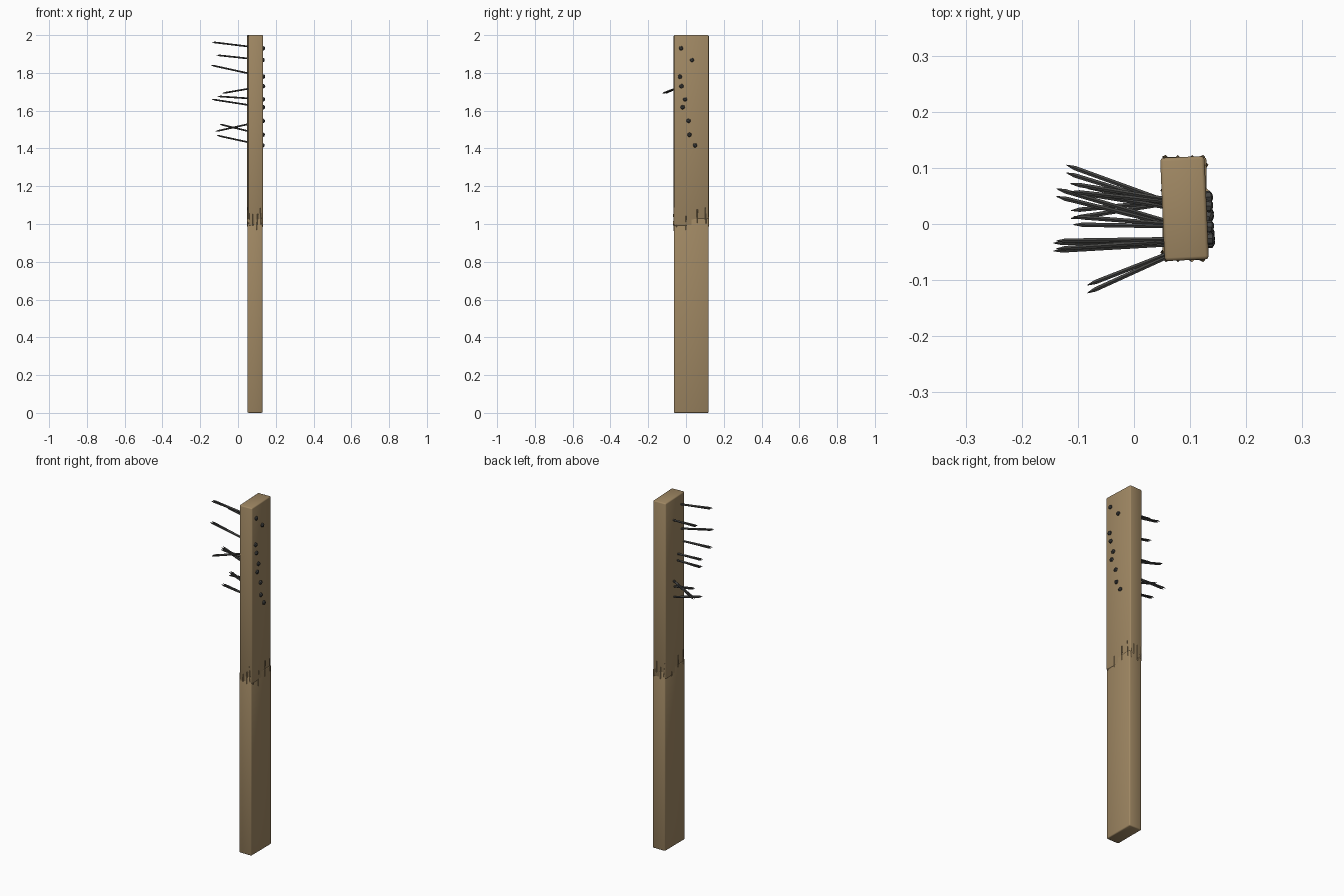
import bpy
import bmesh
import math
import random
from mathutils import Matrix, Vector

random.seed(4)
if "Cube" in bpy.data.objects:
    bpy.data.objects.remove(bpy.data.objects["Cube"], do_unlink=True)


def make_material(name, color, rough):
    mat = bpy.data.materials.new(name)
    mat.use_nodes = True
    mat.diffuse_color = (*color, 1)
    shader = mat.node_tree.nodes["Principled BSDF"]
    shader.inputs["Base Color"].default_value = (*color, 1)
    shader.inputs["Roughness"].default_value = rough
    return mat


WOOD = make_material("worn wood", (0.35, 0.245, 0.125), 0.8)
IRON = make_material("dark iron", (0.06, 0.06, 0.057), 0.6)

CENTER_X, CENTER_Y = 0.09, 0.0275
WIDTH, DEPTH = 0.079, 0.184
TWIST = math.radians(2.5)


def finish(bm, name, mat):
    mesh = bpy.data.meshes.new(name)
    bm.to_mesh(mesh)
    bm.free()
    mesh.materials.append(mat)
    obj = bpy.data.objects.new(name, mesh)
    bpy.context.collection.objects.link(obj)
    return obj


def board(name, low, high, turn):
    """Rounded plank section between two heights."""
    bm = bmesh.new()
    bmesh.ops.create_cube(bm, size=1)
    bmesh.ops.scale(bm, verts=bm.verts, vec=(WIDTH, DEPTH, high - low))
    bmesh.ops.bevel(bm, geom=bm.edges[:], offset=0.006, segments=2,
                    affect='EDGES', profile=0.5)
    obj = finish(bm, name, WOOD)
    obj.location = (CENTER_X, CENTER_Y, (low + high) / 2)
    obj.rotation_euler.z = turn
    return obj


def rod(bm, start, end, r1, r2, sides):
    """Tapered rod between two points."""
    start, end = Vector(start), Vector(end)
    axis = end - start
    place = (Matrix.Translation((start + end) / 2)
             @ axis.to_track_quat('Z', 'Y').to_matrix().to_4x4())
    bmesh.ops.create_cone(bm, cap_ends=True, segments=sides, radius1=r1,
                          radius2=r2, depth=axis.length, matrix=place)


def nail(name, head, tip):
    """Domed head with a pair of slightly splayed points."""
    bm = bmesh.new()
    head, tip = Vector(head), Vector(tip)
    out = (head - tip).normalized()
    rod(bm, head - out * 0.006, head + out * 0.004, 0.011, 0.011, 8)
    rod(bm, head + out * 0.004, head + out * 0.008, 0.011, 0.006, 8)
    for side in (-1, 1):
        end = tip + Vector((0, side * 0.007, 0))
        neck = end + (head - end).normalized() * 0.016
        rod(bm, head, neck, 0.0045, 0.0045, 6)
        rod(bm, neck, end, 0.0045, 0.0008, 6)
    return finish(bm, name, IRON)


# Two halves of the cracked plank, the upper one slightly twisted
lower_board = board("lower_board", 0, 1.03, 0)
upper_board = board("upper_board", 0.99, 2, TWIST)

# Splinters around the break
bm = bmesh.new()
for normal_x, normal_y in ((1, 0), (-1, 0), (0, 1), (0, -1)):
    half_span = DEPTH / 2 if normal_x else WIDTH / 2
    for along in (-0.85, -0.3, 0.35, 0.85):
        slide = along * half_span
        x = CENTER_X + normal_x * WIDTH / 2 + abs(normal_y) * slide
        y = CENTER_Y + normal_y * DEPTH / 2 + abs(normal_x) * slide
        lean = random.uniform(-0.008, 0.008)
        z = 1.03 + random.uniform(-0.02, 0.02)
        direction = random.choice((-1, 1))
        tip = (x + abs(normal_y) * lean, y + abs(normal_x) * lean,
               z + direction * 0.06)
        rod(bm, (x, y, z - direction * 0.03), tip, 0.0035, 0.0004, 4)
splinters = finish(bm, "splinters", WOOD)

# Nails: head y and z, then tip x, y and z
NAILS = [
    (-0.026, 1.93, -0.138, -0.037, 1.963),
    (0.032, 1.868, -0.113, 0.065, 1.894),
    (-0.032, 1.78, -0.143, -0.041, 1.841),
    (-0.024, 1.73, -0.083, -0.116, 1.692),
    (-0.005, 1.66, -0.108, 0.006, 1.676),
    (-0.018, 1.618, -0.138, 0.056, 1.66),
    (0.018, 1.472, -0.095, 0.062, 1.528),
    (0.013, 1.546, -0.12, 0.098, 1.49),
    (0.048, 1.416, -0.112, 0.017, 1.469),
]
for number, (hy, hz, tx, ty, tz) in enumerate(NAILS, 1):
    face_x = CENTER_X + WIDTH / 2 - math.sin(TWIST) * (hy - CENTER_Y)
    nail(f"nail_{number}", (face_x + 0.003, hy, hz), (tx, ty, tz))

# Soft shading on the rounded boards
for obj in (lower_board, upper_board):
    bpy.ops.object.select_all(action='DESELECT')
    obj.select_set(True)
    bpy.context.view_layer.objects.active = obj
    bpy.ops.object.shade_smooth_by_angle(angle=math.radians(50))
